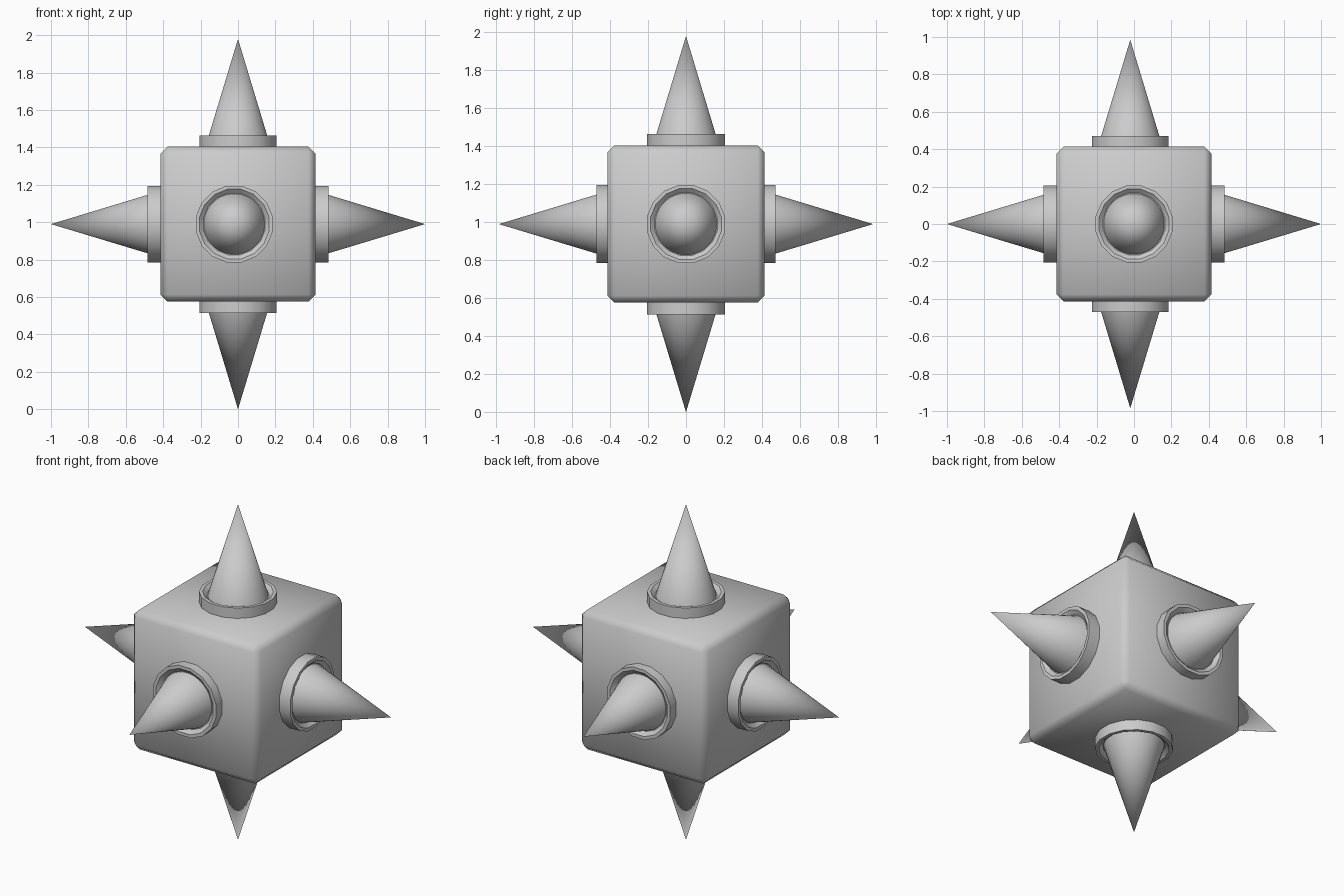
import bpy, bmesh, math
from mathutils import Vector

if "Cube" in bpy.data.objects:
    bpy.data.objects.remove(bpy.data.objects["Cube"])

CENTRE = Vector((0, 0, 0.99))


def finish(name, bm, smooth_angle):
    bmesh.ops.recalc_face_normals(bm, faces=bm.faces)
    mesh = bpy.data.meshes.new(name)
    bm.to_mesh(mesh)
    bm.free()
    ob = bpy.data.objects.new(name, mesh)
    bpy.context.collection.objects.link(ob)
    bpy.ops.object.select_all(action='DESELECT')
    ob.select_set(True)
    bpy.context.view_layer.objects.active = ob
    bpy.ops.object.shade_smooth_by_angle(angle=math.radians(smooth_angle))
    return ob


def lathe(name, profile, sides, smooth_angle):
    """Closed solid turned around z from (radius, height) points."""
    bm = bmesh.new()
    rings = []
    for r, h in profile:
        if r == 0:
            rings.append([bm.verts.new((0, 0, h))] * sides)
        else:
            rings.append([bm.verts.new((r * math.cos(a), r * math.sin(a), h))
                          for a in (2 * math.pi * (i + 0.5) / sides for i in range(sides))])
    for lo, hi in zip(rings, rings[1:]):
        for i in range(sides):
            j = (i + 1) % sides
            bm.faces.new(dict.fromkeys((lo[i], lo[j], hi[j], hi[i])))
    return finish(name, bm, smooth_angle)


# Body: cube with a narrow softly shaded chamfer
bm = bmesh.new()
bmesh.ops.create_cube(bm, size=0.828)
bmesh.ops.bevel(bm, geom=bm.edges[:], offset=0.037, segments=1, affect='EDGES')
body = finish("body", bm, 60)
body.location = CENTRE

# Collar heights are measured from its rim; the spike sits in the dished top
COLLAR = [(0, -0.11), (0.209, -0.11), (0.209, 0), (0.19, 0), (0.168, -0.02), (0, -0.02)]
SPIKE = [(0, -0.025), (0.164, -0.025), (0, 0.515)]

# One collar and spike per face: direction, rim distance, sideways offset
MOUNTS = {
    "right": ((1, 0, 0), 0.485, 0), "left": ((-1, 0, 0), 0.485, 0),
    "back": ((0, 1, 0), 0.470, -0.02), "front": ((0, -1, 0), 0.470, -0.02),
    "top": ((0, 0, 1), 0.475, 0), "bottom": ((0, 0, -1), 0.475, 0),
}
for side, (d, dist, shift) in MOUNTS.items():
    d = Vector(d)
    for ob in (lathe(side + "_collar", COLLAR, 16, 30),
               lathe(side + "_spike", SPIKE, 32, 40)):
        ob.rotation_euler = d.to_track_quat('Z', 'Y').to_euler()
        ob.location = CENTRE + d * dist + Vector((shift, 0, 0))
